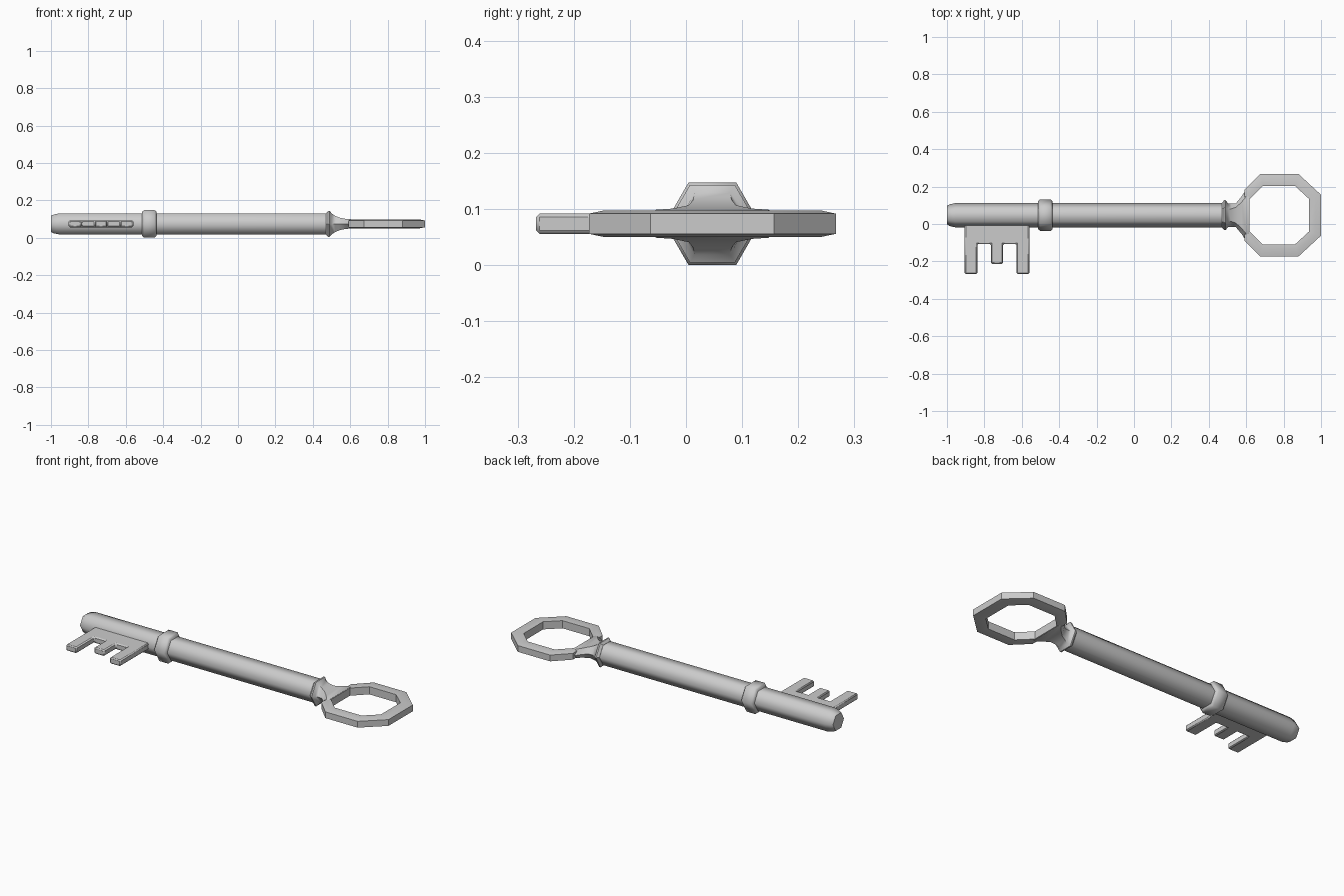
import bpy, bmesh, math

if "Cube" in bpy.data.objects:
    bpy.data.objects.remove(bpy.data.objects["Cube"])

CY, CZ = 0.047, 0.074          # axis of the key
S3 = math.sqrt(3) / 2


def make(name, rings, closed, smooth_deg):
    """Skin successive closed vertex rings; cap the ends or join them."""
    bm = bmesh.new()
    vr = [[bm.verts.new(p) for p in r] for r in rings]
    n, m = len(vr[0]), len(vr)
    for i in range(m if closed else m - 1):
        a, b = vr[i], vr[(i + 1) % m]
        for j in range(n):
            k = (j + 1) % n
            bm.faces.new((a[j], a[k], b[k], b[j]))
    if not closed:
        bm.faces.new(vr[0])
        bm.faces.new(vr[-1])
    bmesh.ops.recalc_face_normals(bm, faces=bm.faces)
    me = bpy.data.meshes.new(name)
    bm.to_mesh(me)
    bm.free()
    ob = bpy.data.objects.new(name, me)
    bpy.context.collection.objects.link(ob)
    bpy.ops.object.select_all(action='DESELECT')
    ob.select_set(True)
    bpy.context.view_layer.objects.active = ob
    bpy.ops.object.shade_smooth_by_angle(angle=math.radians(smooth_deg))
    return ob


def hexa(x, ry, rz=None, flat=None):
    """Hexagonal section across the axis, corners pointing along y."""
    rz = ry * S3 if rz is None else rz
    f = ry / 2 if flat is None else flat
    pts = [(ry, 0), (f, rz), (-f, rz), (-ry, 0), (-f, -rz), (f, -rz)]
    return [(x, CY + y, CZ + z) for y, z in pts]


# Shaft with rounded tip
make("shaft", [hexa(-1.0, 0.05), hexa(-0.985, 0.058), hexa(-0.955, 0.065),
               hexa(0.48, 0.065)], False, 62)

# Collar with bevelled rims
make("collar", [hexa(-0.512, 0.075), hexa(-0.502, 0.085),
                hexa(-0.446, 0.085), hexa(-0.436, 0.075)], False, 50)

# Flange and neck flaring into the bow
make("neck", [hexa(0.47, 0.066), hexa(0.482, 0.08), hexa(0.49, 0.08),
              hexa(0.502, 0.064), hexa(0.52, 0.062, 0.043, 0.034),
              hexa(0.545, 0.064, 0.033, 0.042), hexa(0.575, 0.10, 0.027, 0.07),
              hexa(0.60, 0.138, 0.025, 0.10),
              hexa(0.614, 0.138, 0.0235, 0.10)], False, 40)

# Octagonal bow
half_out = [(0.59, 0.135), (0.675, 0.22), (0.88, 0.22), (0.999, 0.11)]
half_in = [(0.617, 0.085), (0.69, 0.157), (0.86, 0.157), (0.935, 0.088)]
outer = half_out + [(x, -y) for x, y in reversed(half_out)]
inner = half_in + [(x, -y) for x, y in reversed(half_in)]
profile = [(0, 0.018), (0.45, 0.024), (1, 0.022),
           (1, -0.022), (0.45, -0.024), (0, -0.018)]
make("bow", [[(o[0] + (i[0] - o[0]) * t, CY + o[1] + (i[1] - o[1]) * t, CZ + z)
              for t, z in profile] for o, i in zip(outer, inner)], True, 20)

# Bit: toothed plate with bevelled edges
outline = [(-0.905, 0.03), (-0.905, -0.267), (-0.838, -0.267), (-0.838, -0.107),
           (-0.765, -0.107), (-0.765, -0.213), (-0.70, -0.213), (-0.70, -0.107),
           (-0.628, -0.107), (-0.628, -0.267), (-0.56, -0.267), (-0.56, 0.03)]
bit = make("bit", [[(x, y, CZ + s * 0.018) for x, y in outline] for s in (-1, 1)],
           False, 20)
bev = bit.modifiers.new("edge_bevel", 'BEVEL')
bev.width = 0.006
bev.segments = 1
bev.limit_method = 'ANGLE'
